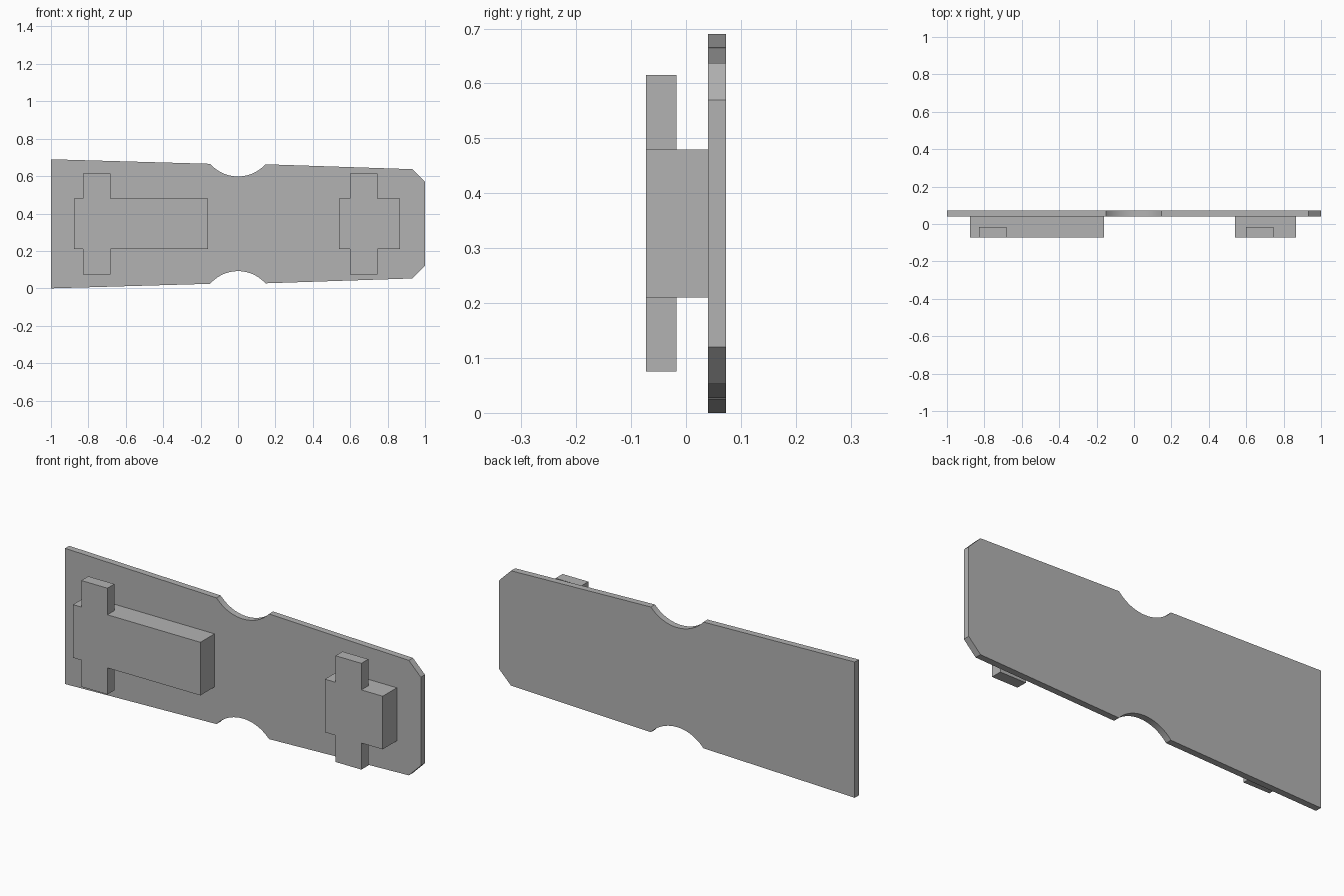
import bpy
import bmesh
from math import sin, cos, radians
from mathutils import Vector

if "Cube" in bpy.data.objects:
    bpy.data.objects.remove(bpy.data.objects["Cube"])

# Single flat colour
grey = bpy.data.materials.new("mid_grey")
grey.use_nodes = True
COLOUR = (0.45, 0.45, 0.45, 1)
grey.diffuse_color = COLOUR
grey.node_tree.nodes["Principled BSDF"].inputs["Base Color"].default_value = COLOUR

MID_Z = 0.345
FRONT, TAB_BACK, PLATE_FRONT, PLATE_BACK = -0.073, -0.017, 0.04, 0.073


def finish(bm, name):
    bmesh.ops.recalc_face_normals(bm, faces=bm.faces)
    mesh = bpy.data.meshes.new(name)
    bm.to_mesh(mesh)
    bm.free()
    mesh.materials.append(grey)
    obj = bpy.data.objects.new(name, mesh)
    bpy.context.collection.objects.link(obj)
    return obj


def make_plate():
    # Upper edge as (x, height above the middle), mirrored for the lower edge
    radius, steps = 0.197, 20
    arc = [(radius * sin(a), 0.45 - radius * cos(a))
           for a in (radians(-49 + 97 * i / steps) for i in range(steps + 1))]
    upper = [(-1, 0.345)] + arc + [(0.933, 0.292), (1, 0.225)]
    outline = upper + [(x, -h) for x, h in reversed(upper)]
    bm = bmesh.new()
    face = bm.faces.new([bm.verts.new((x, PLATE_FRONT, MID_Z + h)) for x, h in outline])
    out = bmesh.ops.extrude_face_region(bm, geom=[face], use_keep_orig=True)
    moved = [v for v in out["geom"] if isinstance(v, bmesh.types.BMVert)]
    bmesh.ops.translate(bm, verts=moved, vec=(0, PLATE_BACK - PLATE_FRONT, 0))
    obj = finish(bm, "base_plate")
    # Smooth the notch curves, keep every other edge sharp
    bpy.context.view_layer.objects.active = obj
    obj.select_set(True)
    bpy.ops.object.shade_smooth_by_angle(angle=radians(15))
    obj.select_set(False)


def make_block(name, x0, x1, tab0, tab1, half=0.135, reach=0.135):
    # Box body
    bm = bmesh.new()
    bmesh.ops.create_cube(bm, size=1)
    bmesh.ops.scale(bm, verts=bm.verts, vec=(x1 - x0, PLATE_FRONT - FRONT, 2 * half))
    bmesh.ops.translate(bm, verts=bm.verts,
                        vec=((x0 + x1) / 2, (PLATE_FRONT + FRONT) / 2, MID_Z))
    # Cut the tab footprint and pull it out above and below
    for co, no in (((tab0, 0, 0), (1, 0, 0)), ((tab1, 0, 0), (1, 0, 0)),
                   ((0, TAB_BACK, 0), (0, 1, 0))):
        bmesh.ops.bisect_plane(bm, geom=bm.verts[:] + bm.edges[:] + bm.faces[:],
                               plane_co=co, plane_no=no)
    bm.normal_update()
    feet = []
    for f in bm.faces:
        c = f.calc_center_median()
        if abs(f.normal.z) > 0.9 and tab0 < c.x < tab1 and c.y < TAB_BACK:
            feet.append((f, Vector((0, 0, reach if c.z > MID_Z else -reach))))
    for face, move in feet:
        tab = bmesh.ops.extrude_discrete_faces(bm, faces=[face])["faces"][0]
        bmesh.ops.translate(bm, verts=tab.verts, vec=move)
    bmesh.ops.dissolve_limit(bm, angle_limit=radians(1), verts=bm.verts, edges=bm.edges)
    finish(bm, name)


make_plate()
make_block("long_block_with_tabs", -0.877, -0.16, -0.83, -0.683)
make_block("short_block_with_tabs", 0.54, 0.865, 0.6, 0.745)
